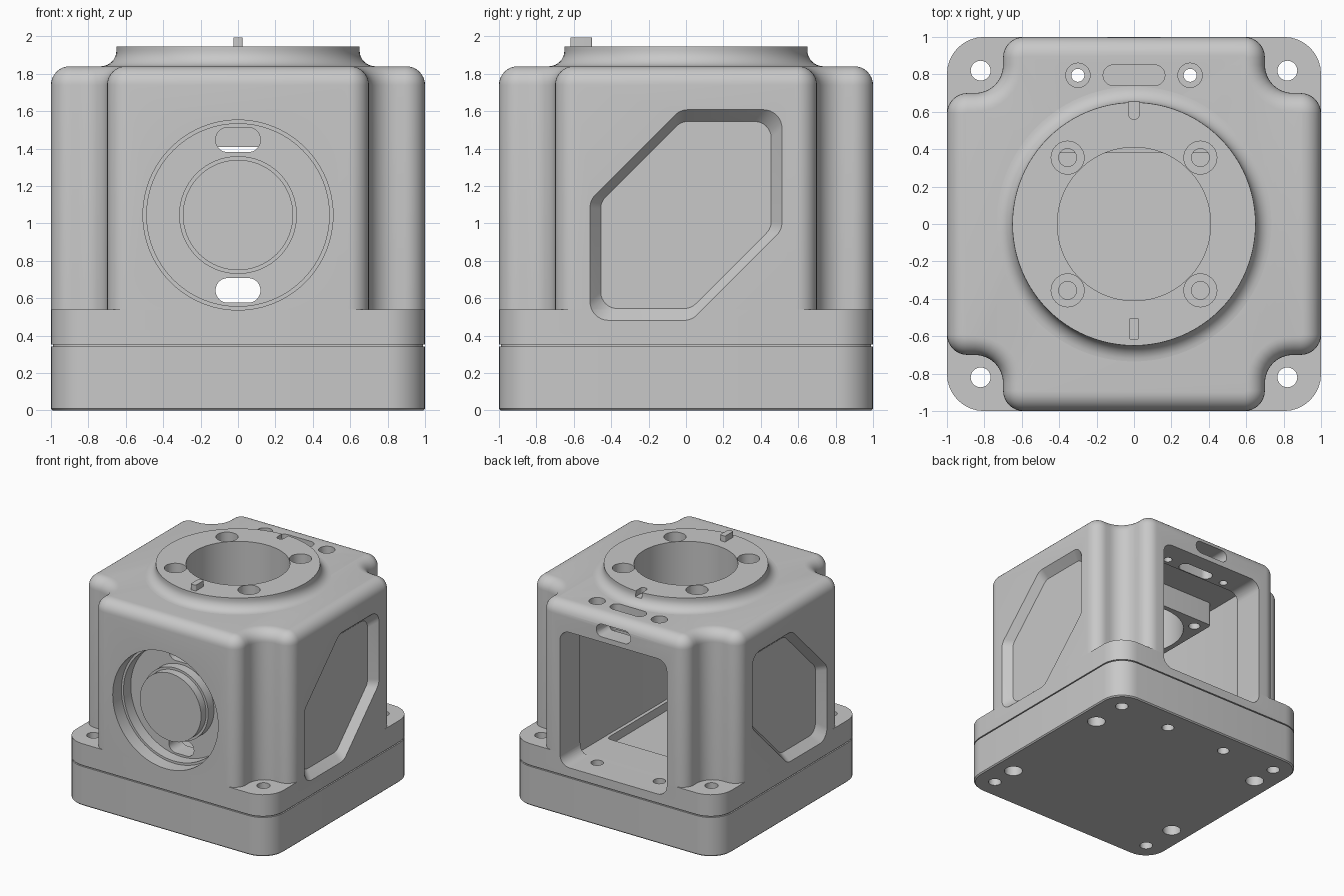
import bpy, bmesh, math
from mathutils import Vector

cube = bpy.data.objects.get("Cube")
if cube:
    bpy.data.objects.remove(cube, do_unlink=True)

metal = bpy.data.materials.new("machined_grey")
metal.use_nodes = True
GREY = (0.58, 0.58, 0.58, 1)
metal.diffuse_color = GREY
metal.node_tree.nodes["Principled BSDF"].inputs["Base Color"].default_value = GREY


def fillet(points, radii, seg=8):
    """Round the corners of a closed 2D outline."""
    pts = [Vector(p) for p in points]
    if not isinstance(radii, list):
        radii = [radii] * len(pts)
    out = []
    for i, (p, r) in enumerate(zip(pts, radii)):
        a = (pts[i - 1] - p).normalized()
        b = (pts[(i + 1) % len(pts)] - p).normalized()
        half = a.angle(b) / 2
        t = r / math.tan(half)
        c = p + (a + b).normalized() * r / math.sin(half)
        s, e = (p + a * t - c).normalized(), (p + b * t - c).normalized()
        out += [c + s.slerp(e, k / seg).normalized() * r for k in range(seg + 1)]
    return out


def rect(cx, cy, hx, hy, r):
    return fillet([(cx - hx, cy - hy), (cx + hx, cy - hy),
                   (cx + hx, cy + hy), (cx - hx, cy + hy)], r * 0.99)


def circle(cx, cy, r, n=64):
    return [Vector((cx + r * math.cos(k * math.tau / n),
                    cy + r * math.sin(k * math.tau / n))) for k in range(n)]


def loft(name, rings, axis="Z", closed=False):
    """Skin a stack of (outline, level) rings; closed joins last to first."""
    place = {"X": lambda u, v, w: (w, u, v), "Y": lambda u, v, w: (u, w, v),
             "Z": lambda u, v, w: (u, v, w)}[axis]
    bm = bmesh.new()
    loops = [[bm.verts.new(place(p.x, p.y, w)) for p in ring] for ring, w in rings]
    if not closed:
        bm.faces.new(loops[0])
        bm.faces.new(loops[-1])
    n = len(loops[0])
    for a, b in zip(loops, loops[1:] + (loops[:1] if closed else [])):
        for i in range(n):
            j = (i + 1) % n
            bm.faces.new((a[i], a[j], b[j], b[i]))
    bmesh.ops.recalc_face_normals(bm, faces=bm.faces)
    mesh = bpy.data.meshes.new(name)
    bm.to_mesh(mesh)
    bm.free()
    mesh.materials.append(metal)
    ob = bpy.data.objects.new(name, mesh)
    bpy.context.collection.objects.link(ob)
    return ob


def prism(name, outline, lo, hi, axis="Z", scale=1):
    """Extrude an outline along an axis; scale tapers the far end."""
    mid = sum(outline, Vector((0, 0))) / len(outline)
    return loft(name, [(outline, lo), ([mid + (p - mid) * scale for p in outline], hi)], axis)


def cut(targets, outline, lo, hi, axis="Z", scale=1):
    """Subtract a prism from each target."""
    tool = prism("cutter", outline, lo, hi, axis, scale)
    tool.hide_render = True
    for ob in targets:
        mod = ob.modifiers.new("cut", "BOOLEAN")
        mod.operation, mod.solver, mod.object = "DIFFERENCE", "EXACT", tool
        bpy.context.view_layer.objects.active = ob
        bpy.ops.object.modifier_apply(modifier=mod.name)
    bpy.data.objects.remove(tool, do_unlink=True)


# Base plate, and the housing foot above the parting groove
square = rect(0, 0, 1, 1, 0.2)
base = loft("base_plate", [(rect(0, 0, 0.99, 0.99, 0.19), 0), (square, 0.01), (square, 0.342)])
foot = prism("housing_foot", square, 0.352, 0.54)
seam = prism("parting_groove", rect(0, 0, 0.988, 0.988, 0.19), 0.33, 0.355)


def notched(d):
    """Square with four notched corners, inset by d."""
    corners, radii = [], []
    for sx, sy in ((1, 1), (-1, 1), (-1, -1), (1, -1)):
        far, near = 1 - d, 0.7 - d
        notch = [(sx * far, sy * near), (sx * near, sy * near), (sx * near, sy * far)]
        corners += notch if sx == sy else notch[::-1]
        radii += [0.11 - d, 0.15 + d, 0.11 - d]
    return fillet(corners, radii)


# Housing with notched corners and a rounded top rim
R = 0.1
rim = [math.pi / 2 * k / 8 for k in range(9)]
housing = loft("housing", [(notched(0), 0.54)] + [
    (notched(R - R * math.cos(a)), 1.84 - R + R * math.sin(a)) for a in rim])

# Top flange with a cove at its foot
cove = [(0.735 - 0.085 * math.cos(a), 1.925 - 0.085 * math.sin(a)) for a in rim]
profile = [(0.41, 1.835), (0.41, 1.945), (0.65, 1.945)] + cove + [(0.735, 1.835)]
flange = loft("top_flange", [(circle(0, 0, r, 96), z) for r, z in profile], closed=True)

# Inner cavity, floor opening, back window and back slot
body = [housing, foot]
cut(body, rect(0, 0.055, 0.53, 0.675, 0.04), 0.43, 1.62)
cut([foot], rect(0, -0.08, 0.5, 0.46, 0.04), 0.3, 0.5)
cut(body, rect(0, 1.02, 0.515, 0.59, 0.09), 0.7, 1.1, "Y")
cut([housing], rect(0, 1.71, 0.165, 0.055, 0.055), 0.8, 1.1, "Y")

# Square bore block hanging inside, and the main bore
block = prism("bore_block", rect(0, 0, 0.455, 0.455, 0.03), 1.41, 1.63)
cut([housing, block], circle(0, 0, 0.41, 96), 1.3, 1.9)

# Flange bolt holes with counterbores
for sx in (-1, 1):
    for sy in (-1, 1):
        x, y = sx * 0.355, sy * 0.355
        cut([flange], circle(x, y, 0.088, 32), 1.8, 2)
        cut([housing], circle(x, y, 0.088, 32), 1.82, 2)
        cut([housing, block], circle(x, y, 0.048, 24), 1.3, 1.9)

# Rear top slot and counterbored through holes
cut([housing], rect(0, 0.795, 0.165, 0.055, 0.055), 1.55, 1.9)
for x in (-0.3, 0.3):
    cut([housing], circle(x, 0.795, 0.065, 32), 1.77, 1.9)
    cut([housing], circle(x, 0.795, 0.035, 24), 1.55, 1.9)
    cut([foot, base, seam], circle(x, 0.795, 0.05, 24), -0.1, 0.5)

# Corner mounting holes and blind screw holes underneath
for sx in (-1, 1):
    for sy in (-1, 1):
        cut([foot, base, seam], circle(sx * 0.82, sy * 0.82, 0.053, 32), -0.1, 0.7)
        cut([base], circle(sx * 0.82, sy * (0.49 if sx == sy else 0.58), 0.075, 32), -0.1, 0.25)

# Tapered six-sided side pockets
hexagon = fillet([(-0.515, 0.48), (0.03, 0.48), (0.515, 0.965),
                  (0.515, 1.61), (-0.03, 1.61), (-0.515, 1.125)], 0.1)
for s in (-1, 1):
    cut(body, hexagon, s * 1.002, s * 0.93, "X", 0.885)

# Stepped front recess with two slots and a central boss
ZC = 1.045
cut(body, circle(0, ZC, 0.508, 96), -1.1, -0.88, "Y")
cut([housing], circle(0, ZC, 0.488, 96), -1.1, -0.78, "Y")
for z in (0.642, 1.447):
    cut([housing], rect(0, z, 0.12, 0.066, 0.066), -0.9, -0.5, "Y")
collar = prism("boss_collar", circle(0, ZC, 0.315), -0.86, -0.75, "Y")
boss = prism("front_boss", circle(0, ZC, 0.295), -0.93, -0.75, "Y")

# Locating key and matching keyway on the flange
key = prism("locating_key", rect(0, -0.56, 0.025, 0.058, 0.008), 1.9, 1.995)
cut([flange], rect(0, 0.63, 0.03, 0.07, 0.03), 1.895, 2)

for ob in (base, foot, seam, housing, flange, block, collar, boss, key):
    bpy.ops.object.select_all(action="DESELECT")
    ob.select_set(True)
    bpy.context.view_layer.objects.active = ob
    bpy.ops.object.shade_smooth_by_angle(angle=math.radians(30))
